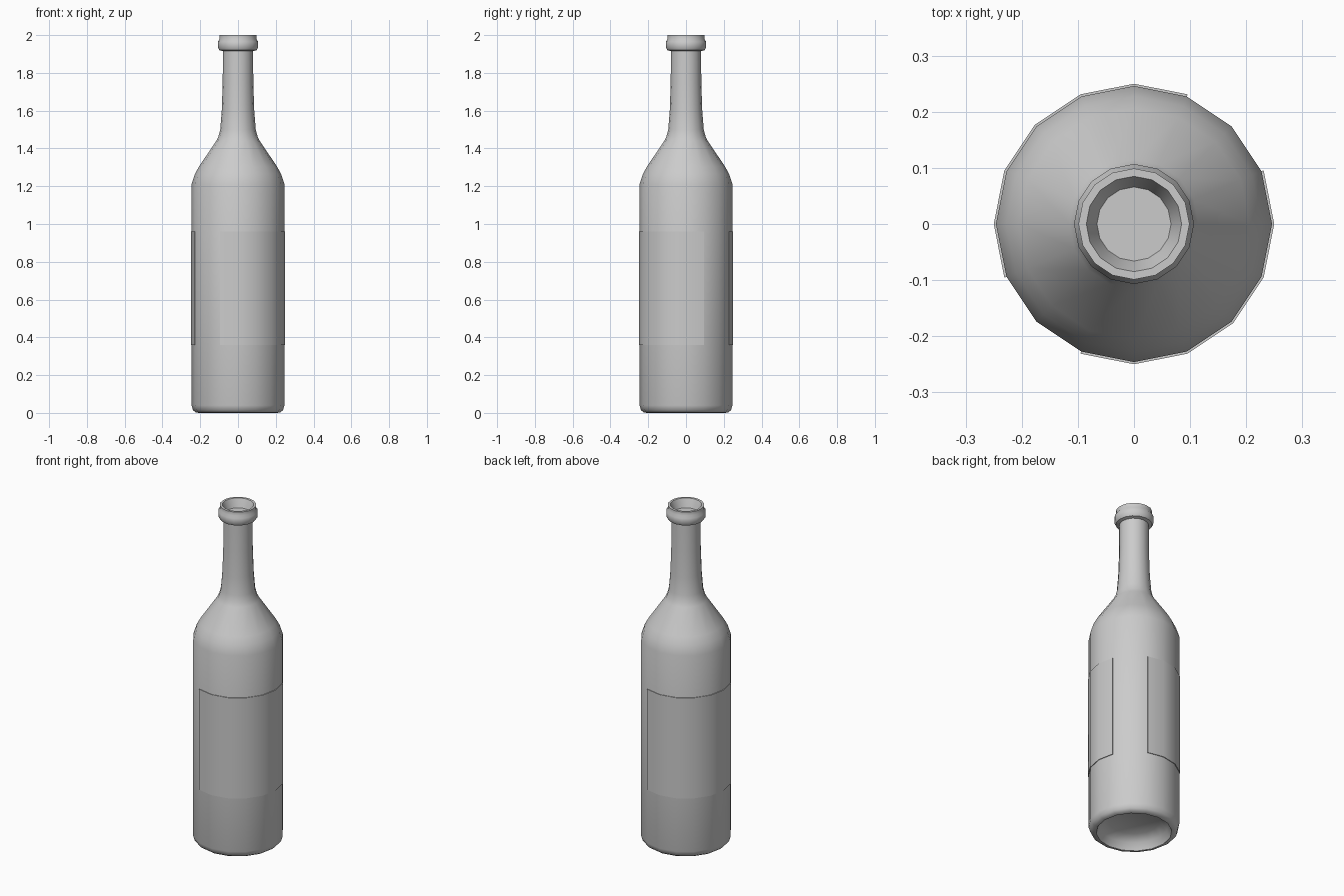
import bpy, bmesh
from math import cos, sin, radians

if "Cube" in bpy.data.objects:
    bpy.data.objects.remove(bpy.data.objects["Cube"])

SIDES = 16


def finish(bm, name, angle):
    me = bpy.data.meshes.new(name)
    bm.to_mesh(me)
    bm.free()
    ob = bpy.data.objects.new(name, me)
    bpy.context.collection.objects.link(ob)
    bpy.ops.object.select_all(action='DESELECT')
    ob.select_set(True)
    bpy.context.view_layer.objects.active = ob
    bpy.ops.object.shade_smooth_by_angle(angle=radians(angle))
    return ob


def lathe(bm, profile, first=0, count=SIDES):
    """Sweep (r, z) points around z, in steps of 1/16 turn; returns the rings."""
    full = count == SIDES
    n = count if full else count + 1
    step = radians(360 / SIDES)
    rings = [[bm.verts.new((r * cos((first + i) * step), r * sin((first + i) * step), z))
              for i in range(n)] for r, z in profile]
    for a, b in zip(rings, rings[1:]):
        for i in range(count):
            j = (i + 1) % n
            bm.faces.new((a[i], a[j], b[j], b[i]))
    return rings


# Bottle: hollow underside, body, shoulder, neck, lip and mouth
profile = [
    (0.14, 0.07), (0.185, 0.04), (0.205, 0.0), (0.222, 0.002), (0.238, 0.014), (0.246, 0.04),
    (0.246, 1.21), (0.228, 1.265), (0.206, 1.305), (0.115, 1.44), (0.104, 1.462),
    (0.094, 1.50), (0.086, 1.60), (0.081, 1.75), (0.080, 1.915),
    (0.098, 1.92), (0.107, 1.935), (0.107, 1.965), (0.098, 1.978),
    (0.099, 2.0), (0.085, 2.0), (0.075, 1.975), (0.066, 1.95)]
bm = bmesh.new()
rings = lathe(bm, profile)
bm.faces.new(rings[0][::-1])
bm.faces.new(rings[-1])
finish(bm, "bottle", 40)

# Two wrapped labels, each six sides wide, on opposite sides
for name, first in (("front_label", 11), ("back_label", 3)):
    bm = bmesh.new()
    rings = lathe(bm, [(0.244, 0.36), (0.25, 0.36), (0.25, 0.96), (0.244, 0.96)], first, 6)
    for k in (0, -1):
        bm.faces.new([ring[k] for ring in rings])
    bmesh.ops.recalc_face_normals(bm, faces=bm.faces)
    finish(bm, name, 40)
